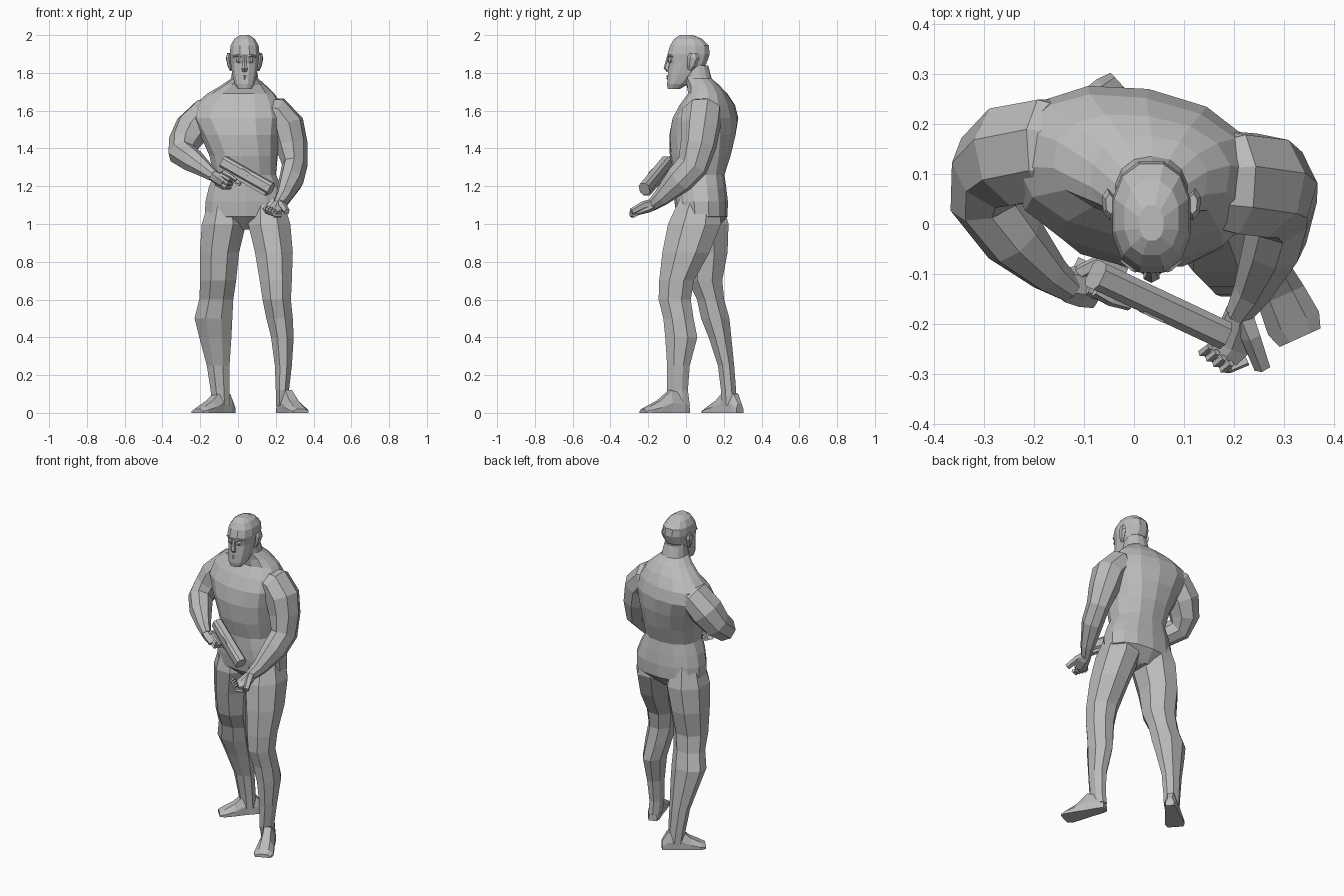
import bpy, bmesh, math
from mathutils import Vector, Matrix

start = bpy.data.objects.get("Cube")
if start:
    bpy.data.objects.remove(start, do_unlink=True)

# One plain grey for everything
grey = bpy.data.materials.new("plain grey")
grey.use_nodes = True
colour = (0.5, 0.5, 0.5, 1)
grey.diffuse_color = colour
grey.node_tree.nodes["Principled BSDF"].inputs["Base Color"].default_value = colour


def finish(name, bm):
    bmesh.ops.recalc_face_normals(bm, faces=bm.faces[:])
    mesh = bpy.data.meshes.new(name)
    bm.to_mesh(mesh)
    bm.free()
    mesh.materials.append(grey)
    obj = bpy.data.objects.new(name, mesh)
    bpy.context.collection.objects.link(obj)
    return obj


def loft(name, rings, sides):
    """Skin a list of vertex-position rings and cap both ends."""
    bm = bmesh.new()
    rows = [[bm.verts.new(p) for p in ring] for ring in rings]
    for low, high in zip(rows, rows[1:]):
        for i in range(sides):
            j = (i + 1) % sides
            bm.faces.new((low[i], low[j], high[j], high[i]))
    bm.faces.new(rows[0])
    bm.faces.new(rows[-1])
    return finish(name, bm)


def ellipse(centre, u, v, ru, rv, sides, square=1.0):
    """Ring of points whose flats touch the given radii."""
    grow = 1 / math.cos(math.pi / sides)
    points = []
    for i in range(sides):
        a = 2 * math.pi * (i + 0.5) / sides
        c, s = math.cos(a), math.sin(a)
        c = math.copysign(abs(c) ** square, c)
        s = math.copysign(abs(s) ** square, s)
        points.append(Vector(centre) + u * (c * ru * grow) + v * (s * rv * grow))
    return points


def stack(name, sections, sides, square=1.0):
    """Level sections: height, centre x, centre y, radius x, radius y, turn."""
    rings = []
    for z, cx, cy, rx, ry, *turn in sections:
        spin = Matrix.Rotation(math.radians(sum(turn)), 3, 'Z')
        rings.append(ellipse((cx, cy, z), spin.col[0], spin.col[1], rx, ry, sides, square))
    return loft(name, rings, sides)


def limb(name, path, sides, start_axis=(1, 0, 0)):
    """Sections square to a path: x, y, z, width radius, depth radius."""
    points = [Vector(p[:3]) for p in path]
    u = Vector(start_axis)
    rings = []
    for i, p in enumerate(path):
        t = points[min(i + 1, len(points) - 1)] - points[max(i - 1, 0)]
        t.normalize()
        u = (u - t * u.dot(t)).normalized()
        rings.append(ellipse(points[i], u, t.cross(u), p[3], p[4], sides))
    return loft(name, rings, sides)


def finger(name, points, radius):
    last = len(points) - 1
    return limb(name, [(*p, radius * (1 - 0.3 * i / last), radius * (1 - 0.3 * i / last))
                       for i, p in enumerate(points)], 5, (0.3, 0.2, 1))


def block(name, matrix, centre, size, bevel=0.0, lean=0.0):
    """Box in a local frame, with optional chamfer and backward lean."""
    bm = bmesh.new()
    bmesh.ops.create_cube(bm, size=1)
    for v in bm.verts:
        v.co = Vector([v.co[k] * size[k] for k in range(3)])
        v.co.x += lean * v.co.z
    if bevel:
        long_edges = [e for e in bm.edges if abs((e.verts[0].co - e.verts[1].co).x) > size[0] / 2]
        bmesh.ops.bevel(bm, geom=long_edges, offset=bevel, segments=1, affect='EDGES')
    bmesh.ops.translate(bm, verts=bm.verts[:], vec=Vector(centre))
    bmesh.ops.transform(bm, verts=bm.verts[:], matrix=matrix)
    return finish(name, bm)


# Torso and neck, shoulders turned a little to the right
stack("torso", [
    (.97, .04, .09, .03, .07), (1.04, .042, .085, .218, .132),
    (1.12, .045, .08, .216, .138), (1.19, .04, .075, .195, .135),
    (1.26, .035, .07, .165, .13), (1.36, .03, .075, .178, .157, -3),
    (1.47, .015, .087, .21, .172, -7), (1.56, 0, .103, .245, .166, -10),
    (1.63, 0, .113, .23, .138, -10), (1.69, .015, .115, .175, .1, -8),
    (1.735, .03, .09, .115, .085, -4), (1.77, .035, .06, .072, .074),
    (1.84, .035, .047, .06, .068)], 14, 0.88)

# Legs, the left one stepping forward
stack("left_leg", [
    (1.14, .155, .07, .08, .1), (1, .165, .045, .112, .14),
    (.85, .19, 0, .1, .125), (.7, .2, -.05, .085, .092),
    (.6, .205, -.06, .075, .085), (.5, .22, -.04, .07, .08),
    (.4, .235, -.025, .06, .085), (.25, .24, -.04, .045, .06),
    (.12, .235, -.045, .035, .055), (.04, .235, -.03, .035, .05)], 8)
stack("right_leg", [
    (1.14, -.068, .085, .08, .1), (1, -.075, .09, .117, .135),
    (.85, -.098, .1, .104, .12), (.7, -.105, .1, .095, .092),
    (.6, -.115, .13, .09, .072), (.5, -.13, .155, .1, .075),
    (.4, -.12, .18, .085, .06), (.25, -.105, .212, .06, .043),
    (.12, -.095, .225, .05, .04), (.04, -.09, .23, .045, .04)], 8)


# Feet: sections from heel to toe
def foot(name, heel, toe):
    heel, toe = Vector((*heel, 0)), Vector((*toe, 0))
    side = (toe - heel).normalized().cross(Vector((0, 0, 1)))
    rings = []
    for t, half, top in ((0, .025, .05), (.12, .034, .1), (.4, .04, .12),
                         (.65, .05, .065), (.88, .056, .035), (1, .045, .02)):
        c = heel.lerp(toe, t)
        rings.append([c + side * (half * a) + Vector((0, 0, top * h))
                      for a, h in ((-1, 0), (1, 0), (1, .45), (.5, 1), (-.5, 1), (-1, .45))])
    loft(name, rings, 6)


foot("left_foot", (.225, .01), (.333, -.228))
foot("right_foot", (-.03, .285), (-.215, .115))

# Arms, both bent across the front
limb("left_arm", [
    (.09, .08, 1.62, .05, .07), (.2, .083, 1.59, .082, .1),
    (.258, .077, 1.52, .088, .1), (.282, .066, 1.42, .08, .09),
    (.3, .035, 1.31, .06, .08), (.283, -.035, 1.235, .058, .073),
    (.24, -.13, 1.14, .038, .044), (.21, -.18, 1.1, .026, .03)], 8)
limb("right_arm", [
    (-.07, .15, 1.61, .05, .07), (-.17, .15, 1.585, .082, .1),
    (-.24, .138, 1.505, .092, .1), (-.285, .108, 1.43, .078, .084),
    (-.298, .05, 1.375, .068, .068), (-.24, -.03, 1.335, .06, .06),
    (-.17, -.1, 1.285, .038, .04), (-.13, -.13, 1.255, .026, .03)], 8)

# Pistol, built along its own axis
rear, muzzle = Vector((-.08, -.1, 1.325)), Vector((.175, -.22, 1.18))
along = (muzzle - rear).normalized()
across = Vector((0, 0, 1)).cross(along).normalized()
frame = Matrix((along, across, along.cross(across))).transposed().to_4x4()
frame.translation = (rear + muzzle) / 2
block("pistol_slide", frame, (0, 0, .006), (.315, .058, .064), .013)
block("pistol_frame", frame, (.01, 0, -.028), (.27, .038, .022))
block("pistol_grip", frame, (-.105, 0, -.075), (.05, .034, .1), lean=.25)
block("trigger_guard", frame, (-.045, 0, -.062), (.06, .012, .008))
block("trigger_guard_front", frame, (-.019, 0, -.048), (.008, .012, .03))
block("trigger", frame, (-.06, 0, -.047), (.008, .008, .03))
block("ejection_port", frame, (-.01, -.026, .018), (.05, .008, .022))

# Right hand wrapped round the grip
limb("right_palm", [(-.14, -.122, 1.262, .026, .03), (-.11, -.125, 1.24, .026, .036),
                    (-.08, -.13, 1.215, .02, .034)], 6)
for k in range(3):
    base = frame @ Vector((-.085, -.03, -.058 - .022 * k))
    finger("right_finger", [base - along * .045 - across * .004, base + along * .012,
                            base + along * .018 + across * .04,
                            base - along * .02 + across * .056], .012)
finger("right_index_finger", [frame @ Vector(p) for p in
                              ((-.12, -.03, -.04), (-.08, -.034, -.036), (-.035, -.028, -.04))], .011)
finger("right_thumb", [frame @ Vector(p) for p in
                       ((-.15, -.01, -.075), (-.135, .03, -.045), (-.08, .034, -.032))], .013)

# Left hand cupped below the muzzle
limb("left_palm", [(.214, -.172, 1.105, .026, .028), (.21, -.2, 1.09, .034, .026),
                   (.195, -.245, 1.07, .036, .018), (.18, -.265, 1.065, .03, .014)], 6)
for k in range(4):
    base = Vector((.165 + .014 * k, -.25 - .011 * k, 1.068 - .006 * k))
    finger("left_finger", [base + Vector(p) for p in
                           ((.02, .01, -.005), (-.015, -.006, -.005),
                            (-.028, -.008, .014), (-.012, .004, .03))], .009)
finger("left_thumb", [(.215, -.175, 1.11), (.235, -.225, 1.1), (.258, -.288, 1.065)], .02)

# Head
mid = .035
stack("head", [(z, mid, cy, rx, ry) for z, cy, rx, ry in (
    (1.715, -.064, .036, .032), (1.74, -.044, .052, .056),
    (1.79, -.014, .064, .082), (1.85, .01, .073, .098),
    (1.9, .014, .078, .111), (1.945, .018, .074, .102),
    (1.98, .012, .054, .074), (2, .002, .024, .035))], 12, 0.86)

# Face: nose and lips
limb("nose", [(mid, -.088, 1.89, .009, .01), (mid, -.096, 1.85, .01, .013),
              (mid, -.102, 1.825, .016, .014), (mid, -.092, 1.81, .013, .009)], 6)
for name, z, wide, thick in (("upper_lip", 1.782, .03, .005), ("lower_lip", 1.771, .027, .006)):
    limb(name, [(mid - wide, -.084, z, .002, .003), (mid, -.097, z, .005, thick),
                (mid + wide, -.084, z, .002, .003)], 6, (0, 1, 0))

# Paired eyes, brows and ears
for side, label in ((1, "left"), (-1, "right")):
    bm = bmesh.new()
    bmesh.ops.create_uvsphere(bm, u_segments=8, v_segments=6, radius=.014)
    bmesh.ops.translate(bm, verts=bm.verts[:], vec=(mid + side * .032, -.083, 1.867))
    finish(label + "_eye", bm)
    limb(label + "_brow", [(mid + side * .012, -.092, 1.887, .005, .005),
                           (mid + side * .035, -.09, 1.893, .006, .005),
                           (mid + side * .06, -.072, 1.886, .004, .004)], 6, (0, 1, 0))
    limb(label + "_ear", [(mid + side * .072, .02, 1.815, .006, .01),
                          (mid + side * .08, .03, 1.84, .01, .02),
                          (mid + side * .086, .04, 1.88, .012, .028),
                          (mid + side * .083, .04, 1.905, .008, .018)], 6)
